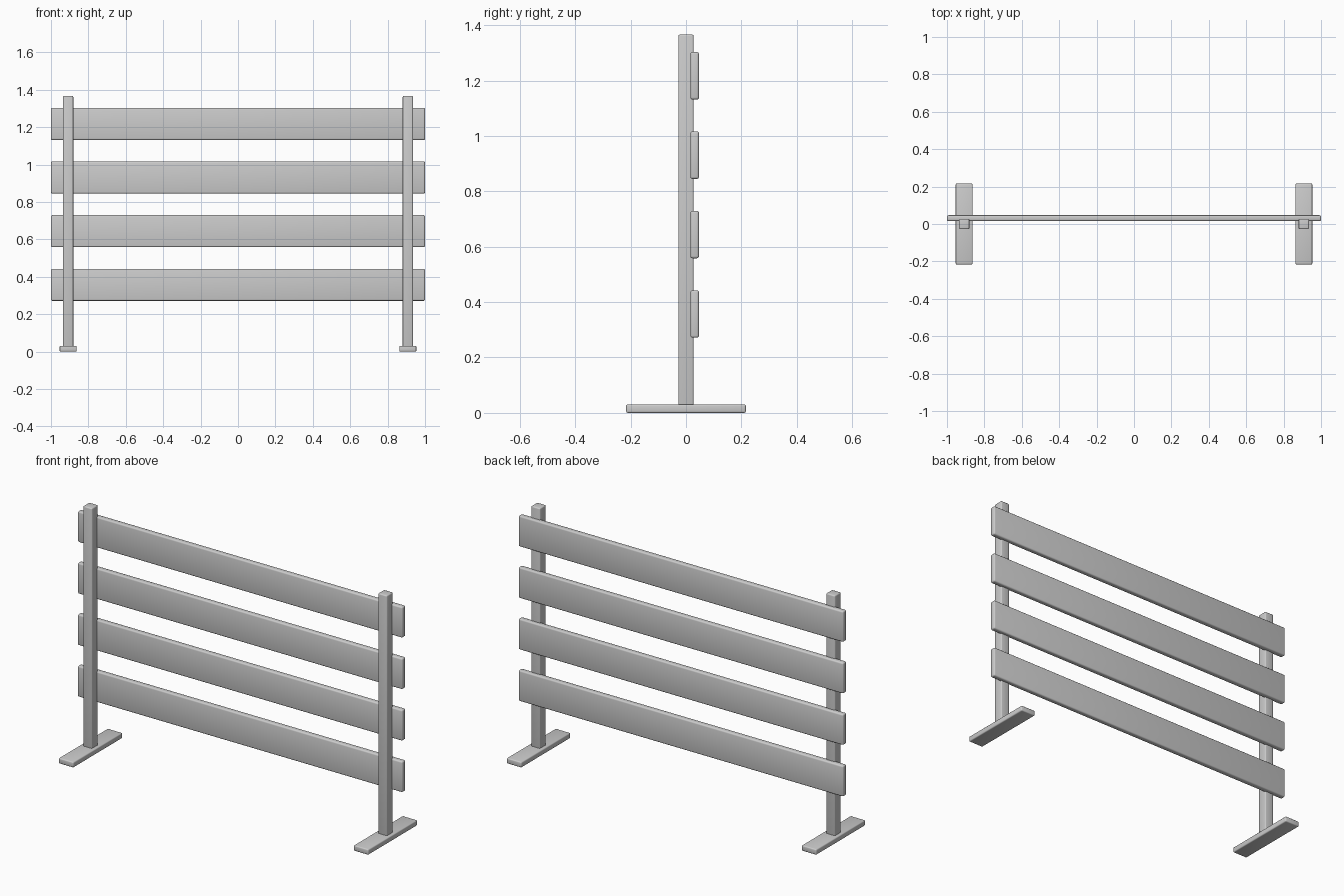
import bpy
import math

if "Cube" in bpy.data.objects:
    bpy.data.objects.remove(bpy.data.objects["Cube"])


def rounded_box(name, lo, hi, bevel, segments=3):
    """Box between two corners with rounded edges."""
    size = [b - a for a, b in zip(lo, hi)]
    mid = [(a + b) / 2 for a, b in zip(lo, hi)]
    bpy.ops.mesh.primitive_cube_add(size=1, location=mid)
    ob = bpy.context.object
    ob.name = name
    ob.scale = size
    bpy.ops.object.transform_apply(location=False, rotation=False, scale=True)
    mod = ob.modifiers.new("rounded_edges", 'BEVEL')
    mod.width = bevel
    mod.segments = segments
    bpy.ops.object.modifier_apply(modifier=mod.name)
    bpy.ops.object.shade_smooth_by_angle(angle=math.radians(35))
    return ob


# Posts and their flat feet, left and right
for side, sx in (("left", -1), ("right", 1)):
    cx = sx * 0.908
    rounded_box(side + "_post", (cx - 0.0275, -0.0275, 0.025),
                (cx + 0.0275, 0.0275, 1.366), 0.006)
    rounded_box(side + "_foot", (cx - 0.0455, -0.216, 0.0),
                (cx + 0.0455, 0.216, 0.031), 0.006)

# Four horizontal boards fixed behind the posts
for i in range(4):
    z = 0.357 + i * 0.2867
    rounded_box(f"board_{i + 1}", (-1.0, 0.016, z - 0.0857),
                (1.0, 0.047, z + 0.0857), 0.008)
